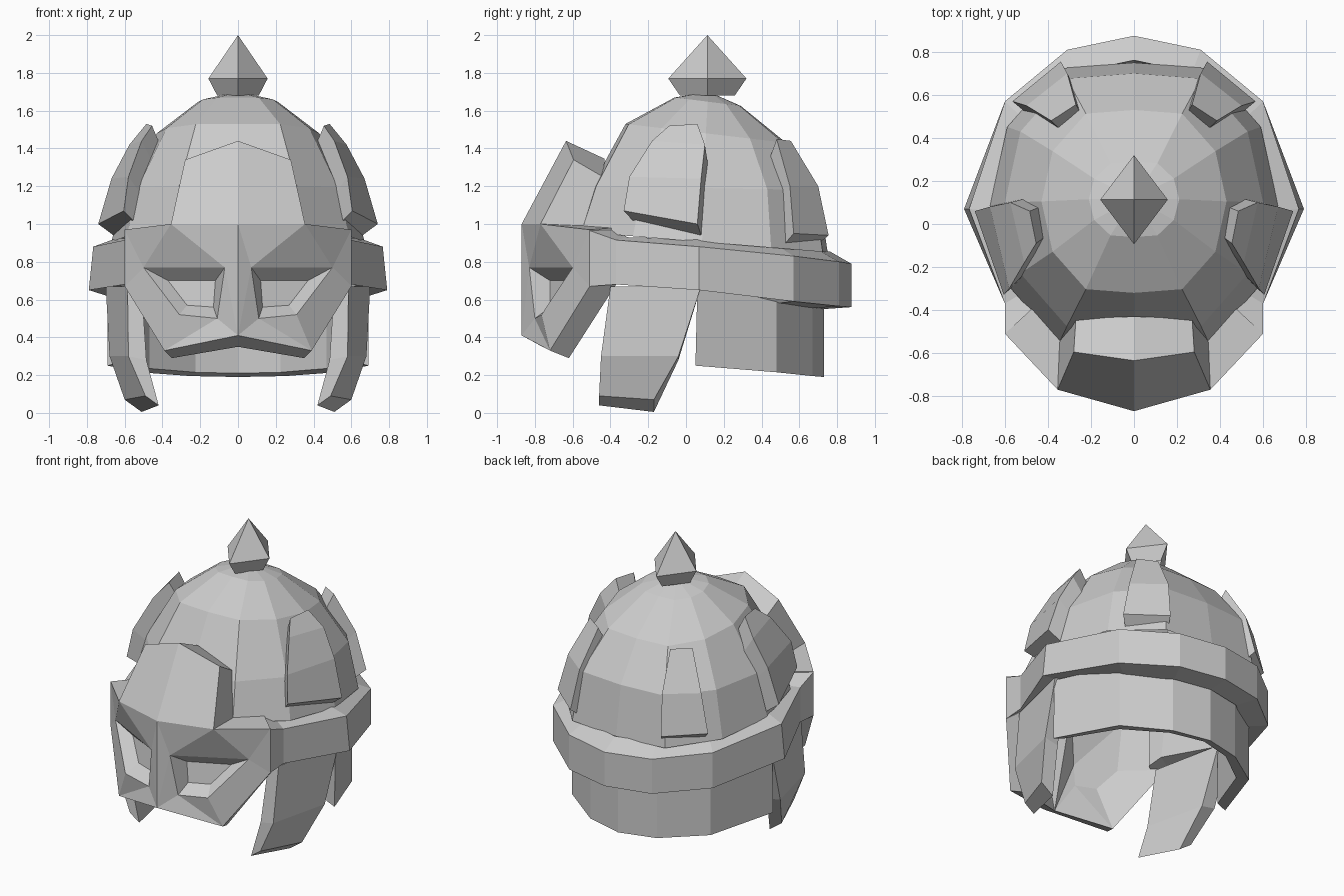
import bpy, bmesh
from math import sin, cos, pi

if "Cube" in bpy.data.objects:
    bpy.data.objects.remove(bpy.data.objects["Cube"])


def shell(name, outer, inner, faces, extra=()):
    """Half shell: outer skin, inner skin, rim along open edges, mirrored in x."""
    n = len(outer)
    polys = [tuple(f) for f in faces] + [tuple(f) for f in extra]
    if inner:
        count = {}
        for f in faces:
            for a, b in zip(f, f[1:] + f[:1]):
                key = (min(a, b), max(a, b))
                count[key] = count.get(key, 0) + 1
        polys += [tuple(i + n for i in reversed(f)) for f in faces]
        polys += [(b, a, a + n, b + n) for (a, b), c in count.items()
                  if c == 1 and abs(outer[a][0]) + abs(outer[b][0]) > 1e-5]
    bm = bmesh.new()
    vs = [bm.verts.new(p) for p in list(outer) + list(inner)]
    for f in polys:
        bm.faces.new([vs[i] for i in f])
    bmesh.ops.remove_doubles(bm, verts=bm.verts, dist=1e-4)
    bmesh.ops.recalc_face_normals(bm, faces=bm.faces)
    me = bpy.data.meshes.new(name)
    bm.to_mesh(me)
    bm.free()
    ob = bpy.data.objects.new(name, me)
    bpy.context.collection.objects.link(ob)
    m = ob.modifiers.new("Mirror", 'MIRROR')
    m.use_clip = True
    return ob


def grid(rows, cols):
    return [[r * cols + c, r * cols + c + 1, (r + 1) * cols + c + 1, (r + 1) * cols + c]
            for r in range(rows - 1) for c in range(cols - 1)]


def shrink(pts, k, centre):
    return [tuple(c + (v - c) * k for v, c in zip(p, centre)) for p in pts]


# dome: half rings of a 12-sided bowl (half width, front y, back y, front z, back z)
rings = [(.67, -.58, .75, .96, .85), (.60, -.50, .70, 1.20, 1.18),
         (.43, -.32, .53, 1.53, 1.43), (.21, -.06, .29, 1.67, 1.625),
         (0, .12, .12, 1.70, 1.70)]
plan = [(0, -1), (.52, -.96), (.88, -.55), (1, 0), (.88, .55), (.52, .96), (0, 1)]
pts = []
for w, yf, yb, zf, zb in rings:
    for px, py in plan:
        t = (py + 1) / 2
        pts.append((w * px, yf + (yb - yf) * t, zf + (zb - zf) * t))
shell("dome", pts, [], grid(5, 7))

# brow band: stations (x, y, top z, bottom z, inward scale, bevel rise)
outer, inner = [], []
for x, y, t, b, k, h in [(.60, -.51, .965, .67, .74, .01), (.60, -.37, .915, .68, .84, .015),
                         (.79, .07, .88, .65, .83, .04), (.60, .57, .83, .59, .86, .05),
                         (.31, .81, .80, .565, .87, .06), (0, .875, .79, .56, .87, .065)]:
    outer += [(x * (.97 if y == .07 else 1), y, t), (x, y, b)]
    inner += [(x * k, y * k, t + h), (x * .8, y * .84, b + (.03 if y < .1 else -.01))]
shell("brow_band", outer, inner, grid(6, 2))

# neck guard
outer, inner = [], []
for x, y, t, b in [(.69, .06, .66, .25), (.52, .48, .64, .215),
                   (.25, .67, .62, .195), (0, .73, .61, .19)]:
    outer += [(x, y, t), (x, y - .01 * (x > .6), b)]
    inner += [(x * .9, y - .06 * (x < .6), t), (x * .9, y - .06 * (x < .6), b + .02)]
shell("neck_guard", outer, inner, grid(4, 2))

# cheek guards: rows run down, each front edge to rear edge
outer = [(.585, -.40, .67), (.70, .08, .67), (.58, -.45, .30), (.68, -.04, .30),
         (.49, -.46, .09), (.60, -.17, .07)]
inner = [(.51, -.40, .67), (.61, .08, .67), (.485, -.45, .28), (.58, -.04, .28),
         (.42, -.46, .04), (.51, -.17, .005)]
shell("cheek_guard", outer, inner, grid(3, 2))

# face mask with sunken eyes: top edge, side, jaw, nose base, then four eye corners
outer = [(0, -.87, 1.0), (.355, -.77, 1.0), (.60, -.51, .97), (.60, -.51, .67),
         (.39, -.72, .33), (0, -.87, .41),
         (.07, -.83, .77), (.50, -.60, .77), (.31, -.765, .52), (.11, -.80, .50)]
inner = [(0, -.60, 1.0), (.34, -.52, .99), (.46, -.38, .98), (.57, -.37, .68),
         (.35, -.62, .29), (0, -.76, .35),
         (.12, -.72, .70), (.37, -.60, .70), (.27, -.68, .57), (.13, -.72, .56)]
shell("face_mask", outer, inner,
      [[0, 6, 1], [1, 6, 7], [1, 7, 2], [2, 7, 3], [3, 7, 8, 4],
       [4, 8, 9], [4, 9, 5], [5, 9, 6], [5, 6, 0]], [[16, 17, 18, 19]])

# forehead plate
outer = [(0, -.87, 1.0), (.355, -.77, 1.0), (0, -.635, 1.44), (.28, -.595, 1.34)]
inner = [(0, -.56, .96), (.35, -.55, .97), (0, -.43, 1.345), (.27, -.44, 1.25)]
shell("forehead_plate", outer, inner, grid(2, 2))

# raised plates on the sides and rear of the dome: rows run up
outer = [(.605, -.33, 1.07), (.74, .06, 1.0), (.58, -.30, 1.25), (.67, .08, 1.24),
         (.51, -.18, 1.44), (.575, .10, 1.42), (.455, -.09, 1.52), (.485, .06, 1.53)]
shell("side_plate", outer, shrink(outer, .87, (0, .25, .45)), grid(4, 2))

outer = [(.34, .755, .94), (.565, .57, .95), (.31, .70, 1.20), (.50, .55, 1.20),
         (.27, .555, 1.44), (.385, .48, 1.45)]
shell("rear_plate", outer, shrink(outer, .87, (0, .1, .4)), grid(3, 2))

# pointed finial, four-sided
outer = []
for r, z in [(.7, 1.68), (1, 1.77), (0, 2.0)]:
    outer += [(.157 * r * round(sin(a * pi / 2), 6), .113 + .207 * r * cos(a * pi / 2), z)
              for a in range(3)]
shell("finial", outer, [], grid(3, 3))
